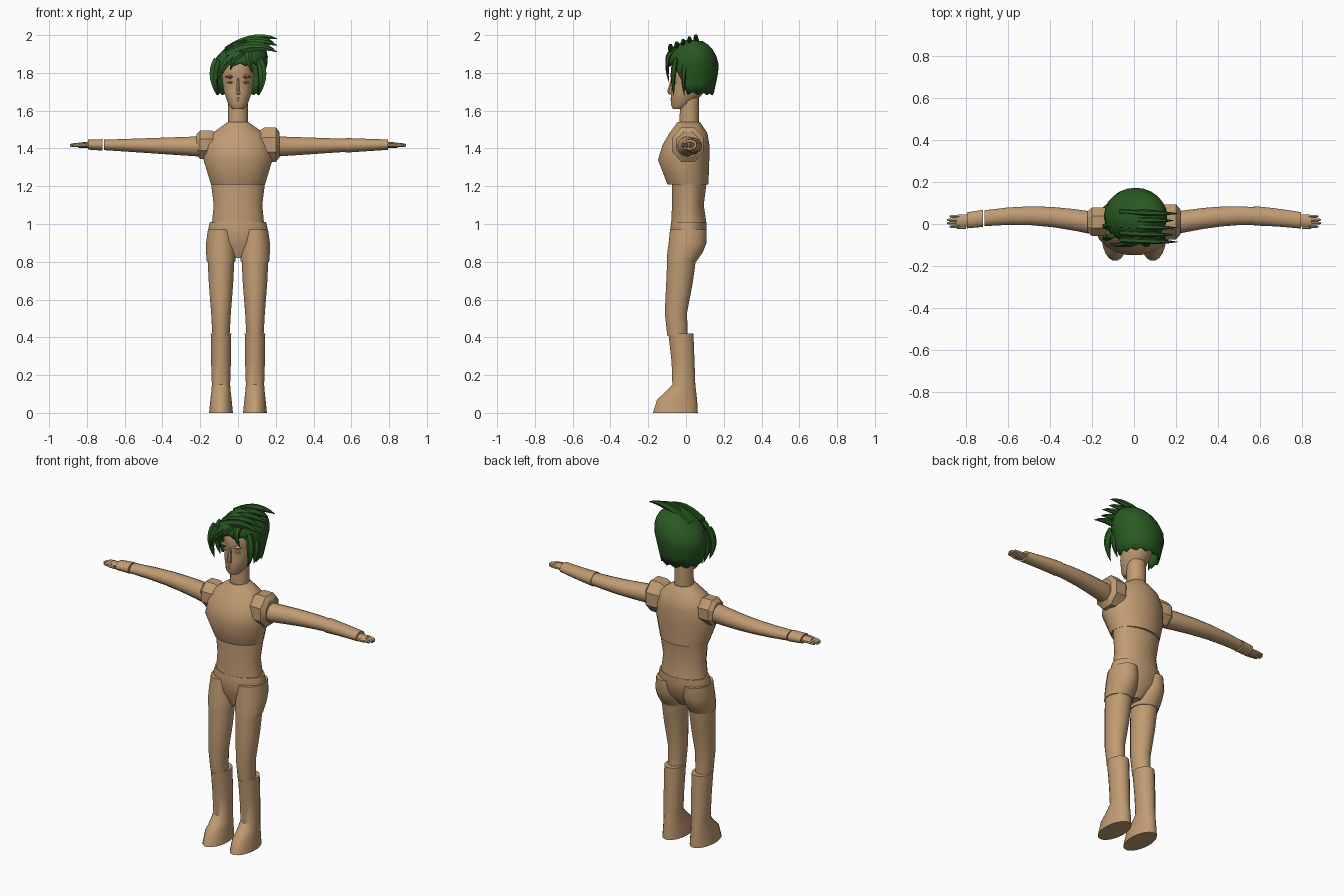
import bpy, bmesh, math
from mathutils import Vector

cube = bpy.data.objects.get("Cube")
if cube:
    bpy.data.objects.remove(cube, do_unlink=True)


def material(name, *colour):
    mat = bpy.data.materials.new(name)
    mat.use_nodes = True
    mat.diffuse_color = (*colour, 1)
    for node in mat.node_tree.nodes:
        if node.type == 'BSDF_PRINCIPLED':
            node.inputs["Base Color"].default_value = (*colour, 1)
    return mat


SKIN = material("tan skin", .53, .33, .17)
GREEN = material("dark green hair", .022, .1, .016)
SIDES = (("left", 1), ("right", -1))


def mix(start, end, amount):
    return start + (end - start) * amount


def finish(name, bm, mat, angle):
    bmesh.ops.recalc_face_normals(bm, faces=bm.faces)
    mesh = bpy.data.meshes.new(name)
    bm.to_mesh(mesh)
    bm.free()
    mesh.materials.append(mat)
    mesh.shade_smooth()
    mesh.set_sharp_from_angle(angle=math.radians(angle))
    obj = bpy.data.objects.new(name, mesh)
    bpy.context.collection.objects.link(obj)
    return obj


def bridge(bm, rings):
    for low, high in zip(rings, rings[1:]):
        for i in range(len(low)):
            bm.faces.new((low[i - 1], low[i], high[i], high[i - 1]))


def tube(name, sections, sides=16, mat=SKIN, angle=40):
    """Closed loft through ellipses given as (centre, half axis, half axis)."""
    bm = bmesh.new()
    rings = []
    for centre, u, v in sections:
        turns = [math.tau * (i + .5) / sides for i in range(sides)]
        rings.append([bm.verts.new(centre + u * math.cos(t) + v * math.sin(t)) for t in turns])
    bridge(bm, rings)
    bm.faces.new(rings[0])
    bm.faces.new(rings[-1])
    finish(name, bm, mat, angle)


def upright(name, *rows, x=0, sides=20):
    """Vertical loft; each row is (height, half width, front, back)."""
    tube(name, [(Vector((x, (front + back) / 2, z)), Vector((width, 0, 0)),
                 Vector((0, (back - front) / 2, 0))) for z, width, front, back in rows], sides)


def sideways(name, side, rows, sides=16, angle=40):
    """Loft along x; each row is (x, y, z, depth radius, height radius)."""
    tube(name, [(Vector((x * side, y, z)), Vector((0, depth, 0)), Vector((0, 0, height)))
                for x, y, z, depth, height in rows], sides, angle=angle)


def diamond(name, centre, width, depth, height):
    bm = bmesh.new()
    for axis, size in enumerate((width, depth, height)):
        for sign in (-1, 1):
            point = Vector(centre)
            point[axis] += sign * size
            bm.verts.new(point)
    bmesh.ops.convex_hull(bm, input=bm.verts)
    finish(name, bm, SKIN, 30)


# Trunk
upright("chest", (1.21, .145, -.1, .12), (1.34, .185, -.15, .125), (1.42, .175, -.125, .125),
        (1.48, .14, -.09, .115), (1.54, .055, -.045, .075))
upright("waist", (1, .14, -.08, .11), (1.1, .13, -.075, .095), (1.22, .145, -.075, .11))
upright("pelvis", (.82, .03, -.05, .04), (.9, .14, -.08, .1), (.97, .16, -.085, .11),
        (1.01, .15, -.08, .11))
upright("neck", (1.5, .053, -.037, .07), (1.68, .053, -.03, .07))

# Head and face
upright("head", (1.61, .03, -.07, -.01), (1.63, .05, -.08, .03), (1.7, .075, -.08, .1),
        (1.75, .083, -.07, .12), (1.78, .085, -.08, .12), (1.83, .083, -.08, .13),
        (1.89, .07, -.055, .12), (1.93, .04, -.01, .08), sides=24)
upright("nose", (1.685, .014, -.09, -.06), (1.7, .014, -.1, -.06), (1.77, .006, -.08, -.06), sides=6)
diamond("upper_lip", (0, -.07, 1.665), .025, .016, .006)
diamond("lower_lip", (0, -.07, 1.652), .02, .016, .006)

for label, side in SIDES:
    diamond(label + "_brow", (side * .04, -.065, 1.78), .03, .02, .012)
    diamond(label + "_eyelid", (side * .04, -.06, 1.75), .02, .015, .008)

# Shoulder caps, the left one larger
for (label, side), scale in zip(SIDES, (1, .82)):
    sideways(label + "_shoulder", side,
             [(x, .01, 1.42, radius * scale, radius * scale * 1.1)
              for x, radius in ((.11, .07), (.14, .09), (.2, .09), (.22, .065))], 8, 30)


# Arm pieces follow one tapering, gently bowed line from shoulder to wrist
def arm_piece(name, side, start, end, extra=0, steps=5):
    rows = []
    for i in range(steps + 1):
        x = mix(start, end, i / steps)
        t = (x - .17) / .62
        bow = .018 * t + .03 * math.sin(math.pi * t)
        rows.append((x, bow, mix(1.41, 1.42, t), mix(.056, .036, t) + extra, mix(.056, .024, t) + extra))
    sideways(name, side, rows)


arm_piece("left_upper_arm", 1, .17, .575)
arm_piece("left_forearm", 1, .57, .795, .004)
arm_piece("right_arm", -1, .17, .71)
arm_piece("right_cuff", -1, .717, .795, .003)


def finger(name, side, root, tip, y):
    sideways(name, side, [(root, y, 1.418, .008, .012), (tip - .01, y, 1.417, .008, .01),
                          (tip, y, 1.416, .004, .006)], 6)


for label, side in SIDES:
    # Hand
    sideways(label + "_palm", side, [(.78, .018, 1.42, .028, .017), (.81, .015, 1.418, .032, .016),
                                     (.845, .015, 1.417, .03, .014)], 10)
    for k in range(4):
        finger(f"{label}_finger_{k + 1}", side, .83, .89 - .006 * abs(k - 1.5) ** 2, .036 - .016 * k)
    finger(label + "_thumb", side, .8, .845, -.018)

    # Hip, leg and boot
    x = side * .09
    upright(label + "_hip", (.8, .076, -.103, .055), (.85, .08, -.1, .09), (.9, .08, -.093, .11),
            (.97, .07, -.086, .11), x=x)
    upright(label + "_leg", (.41, .046, -.1, .01), (.53, .053, -.113, .006), (.68, .065, -.106, .035),
            (.82, .072, -.1, .055), x=x)
    upright(label + "_boot", (0, .064, -.176, .064), (.07, .057, -.155, .06), (.11, .052, -.11, .055),
            (.15, .049, -.073, .05), (.27, .053, -.077, .046), (.42, .055, -.094, .04), x=x)


# Hair cap: leaning dome with a raised hem over the face
def hair_cap(columns=24, rows=8, top=1.98, middle=1.82):
    bm = bmesh.new()
    rings = []
    for row in range(1, rows + 1):
        ring = []
        for column in range(columns):
            a = math.tau * column / columns
            facing = min(1, max(0, (-math.sin(a) - .3) / .45))
            hem = mix(1.69, 1.845, facing ** 2 * (3 - 2 * facing)) + .008 * (-1) ** column
            z = mix(top, hem, (row / rows) ** 1.6)
            rise = max(0, z - middle)
            girth = math.sqrt(1 - (rise / (top - middle)) ** 2) - 1.5 * max(0, middle - z)
            ring.append(bm.verts.new((rise * .35 + .148 * girth * math.cos(a),
                                      .037 + .137 * girth * math.sin(a), z)))
        rings.append(ring)
    bridge(bm, rings)
    bm.faces.new(rings[0])
    obj = finish("hair_cap", bm, GREEN, 35)
    obj.modifiers.new("thickness", 'SOLIDIFY').thickness = .012


# Tapered lock of hair along a curved path from root to tip
def lock(name, width, root, bend, tip, steps=7):
    a, b, c = Vector(root), Vector(bend), Vector(tip)
    sections = []
    for i in range(steps + 1):
        t = i / steps
        centre = mix(mix(a, b, t), mix(b, c, t), t)
        along = mix(b - a, c - b, t).normalized()
        u = along.cross(Vector((0, 1, 0))).normalized()
        size = width * (1 - t) ** .7 * (.6 + .8 * min(t, .5)) + .001
        sections.append((centre, u * size, along.cross(u) * size * .6))
    tube(name, sections, 6, GREEN, 35)


hair_cap()
# Locks swept over the crown toward the left
for i in range(5):
    t = i / 4
    y = mix(-.075, .06, t)
    lock(f"crown_lock_{i + 1}", .036, (-.06, y, mix(1.89, 1.92, t)), (.09, y - .01, mix(1.97, 2.015, t)),
         (.21 - .02 * (i % 2), y - .01, mix(1.91, 1.98, t)))
# Fringe across the forehead
for i, (x, z) in enumerate(((-.115, 1.75), (-.085, 1.79), (-.04, 1.815), (.075, 1.8))):
    lock(f"fringe_lock_{i + 1}", .034, (.06, -.04, 1.93), (x * .6, -.125, 1.9), (x, -.09, z))
# Locks beside the face
for label, side in SIDES:
    for part, y in (("front", -.065), ("side", -.01)):
        lock(f"{label}_{part}_lock", .036, (side * .11, y + .01, 1.87), (side * .15, y - .01, 1.79),
             (side * .11, y, 1.68))
